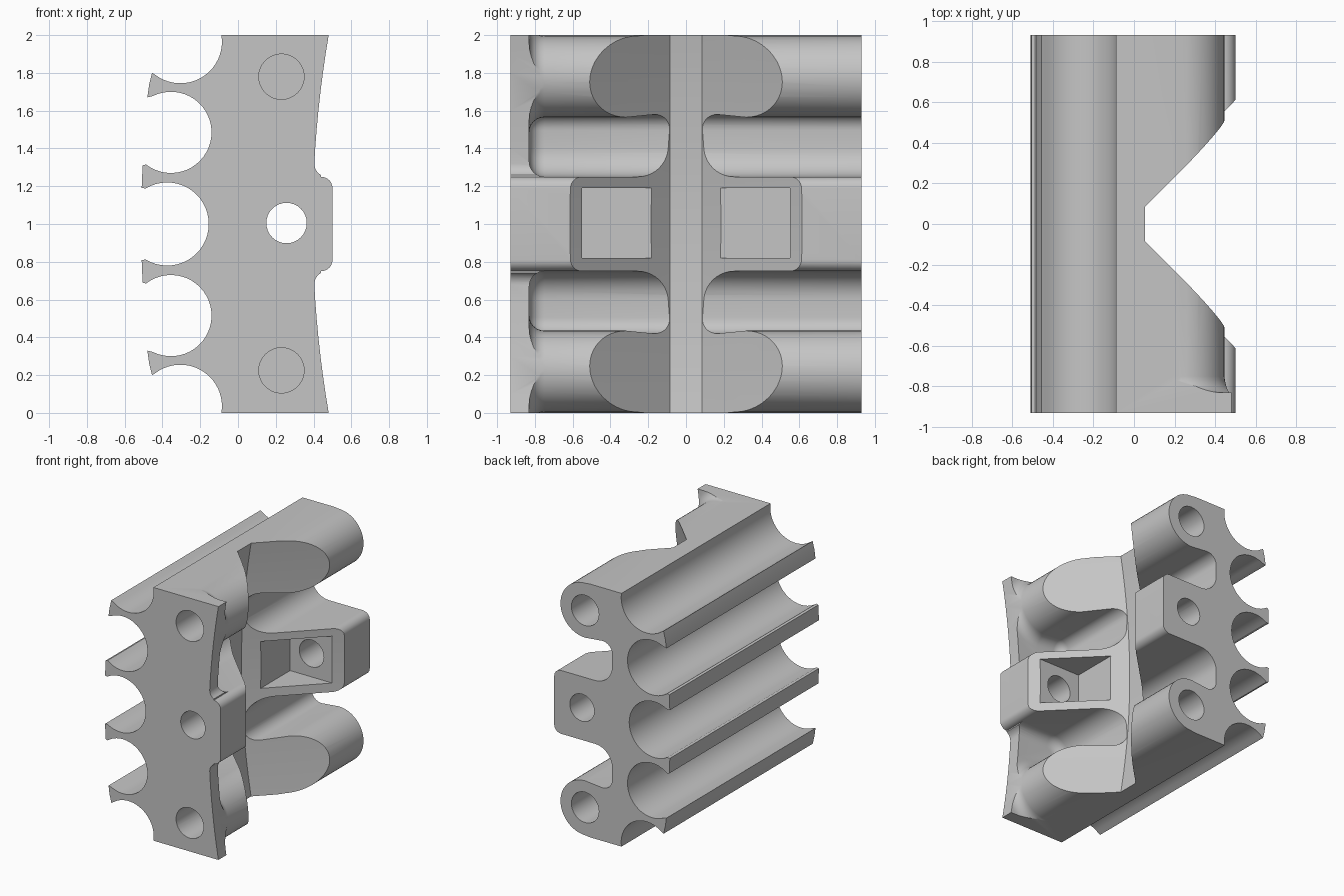
import bpy, bmesh
from math import cos, sin, radians

if "Cube" in bpy.data.objects:
    bpy.data.objects.remove(bpy.data.objects["Cube"])

grey = bpy.data.materials.new("plain grey")
grey.use_nodes = True
grey.diffuse_color = (0.56, 0.56, 0.56, 1)
grey.node_tree.nodes["Principled BSDF"].inputs["Base Color"].default_value = (0.56, 0.56, 0.56, 1)


def arc(cx, cy, r, a0, a1, n=16):
    angles = [radians(a0 + (a1 - a0) * i / n) for i in range(n + 1)]
    return [(cx + r * cos(a), cy + r * sin(a)) for a in angles]


def flip(points):
    """Mirror a profile about mid height."""
    return [(x, 2 - z) for x, z in reversed(points)]


def bow(z):
    """Sideways bow of the long edge, growing away from mid height."""
    return 0.085 * (z - 1) ** 2


def prism(name, points, lo, hi, axis="y", fillet=0, bowed=False):
    """Extrude a profile along y (points are x, z) or z (points are x, y)."""
    place = (lambda p, d: (p[0], d, p[1])) if axis == "y" else (lambda p, d: (p[0], p[1], d))
    bm = bmesh.new()
    cap = bm.faces.new([bm.verts.new(place(p, lo)) for p in points])
    rim = list(cap.edges)
    ext = bmesh.ops.extrude_face_region(bm, geom=[cap], use_keep_orig=True)
    for v in ext["geom"]:
        if isinstance(v, bmesh.types.BMVert):
            v.co["xyz".index(axis)] = hi
    bmesh.ops.recalc_face_normals(bm, faces=bm.faces)
    if fillet:
        bmesh.ops.bevel(bm, geom=rim, offset=fillet, segments=6, profile=0.5,
                        affect="EDGES", clamp_overlap=False)
    if bowed:
        for i in range(1, 32):
            bmesh.ops.bisect_plane(bm, geom=bm.verts[:] + bm.edges[:] + bm.faces[:],
                                   plane_co=(0, 0, lo + (hi - lo) * i / 32), plane_no=(0, 0, 1))
        for v in bm.verts:
            v.co.x += bow(v.co.z)
    mesh = bpy.data.meshes.new(name)
    bm.to_mesh(mesh)
    bm.free()
    obj = bpy.data.objects.new(name, mesh)
    bpy.context.collection.objects.link(obj)
    return obj


def cut(target, cutter):
    cutter.hide_render = True
    mod = target.modifiers.new("cut", "BOOLEAN")
    mod.operation = "DIFFERENCE"
    mod.solver = "EXACT"
    mod.object = cutter
    bpy.context.view_layer.objects.active = target
    bpy.ops.object.modifier_apply(modifier=mod.name)
    bpy.data.objects.remove(cutter)


# Body outline: centre boss, bowed edge, then round grooves between flared fins
upper = arc(0.44, 1.19, 0.06, 0, 90, 8) + arc(0.474, 1.32, 0.07, 240, 180, 6)
upper += [(0.395 + bow(z), z) for z in (1.4, 1.5, 1.6, 1.7, 1.8, 1.9, 2.0)]
upper += arc(-0.305, 1.965, 0.22, 9, -127, 20)
upper += [(-0.455, 1.80), (-0.47, 1.74), (-0.48, 1.67)]
upper += arc(-0.355, 1.485, 0.215, 116, -128, 32)
upper += [(-0.505, 1.31), (-0.51, 1.19)]
upper += arc(-0.375, 1.0, 0.22, 121, 0, 16)
body = prism("grooved_holder", upper + flip(upper[:-1]), -0.93, 0.93)
body.data.materials.append(grey)

# Recesses behind the front plate leave round lobes above and below the boss
recess = [(0.9, 2.3), (0.1, 2.3), (0.1, 2.01)]
recess += arc(0.23, 1.78, 0.215, 90, -90, 24)
recess += arc(0.078, 1.495, 0.085, 90, 180, 8)
recess += arc(0.143, 1.40, 0.15, 180, 270, 10) + [(0.9, 1.25)]
for side, points in (("upper", recess), ("lower", flip(recess))):
    cut(body, prism(side + "_recess", points, -0.83, 1.2, fillet=0.08))

# V-shaped notch across the middle, following the bow
notch = [(-0.03, -0.085), (0.8, -0.915), (0.8, 0.915), (-0.03, 0.085)]
cut(body, prism("notch", notch, -0.2, 2.2, axis="z", bowed=True))

# Square pocket opening on both notch faces
pocket = [(0.07, 0.82), (0.8, 0.82), (0.8, 1.19), (0.07, 1.19)]
cut(body, prism("pocket", pocket, -0.55, 0.55))

# Through hole in the boss and blind holes in the lobes
cut(body, prism("boss_hole", arc(0.257, 1.005, 0.107, 0, 348.75, 31), -1.1, 1.1))
for z in (0.225, 1.78):
    for lo, hi in ((-1.1, -0.5), (0.5, 1.1)):
        cut(body, prism("lobe_hole", arc(0.23, z, 0.12, 0, 348.75, 31), lo, hi))

bpy.ops.object.select_all(action="DESELECT")
body.select_set(True)
bpy.context.view_layer.objects.active = body
bpy.ops.object.shade_smooth_by_angle(angle=radians(30))
